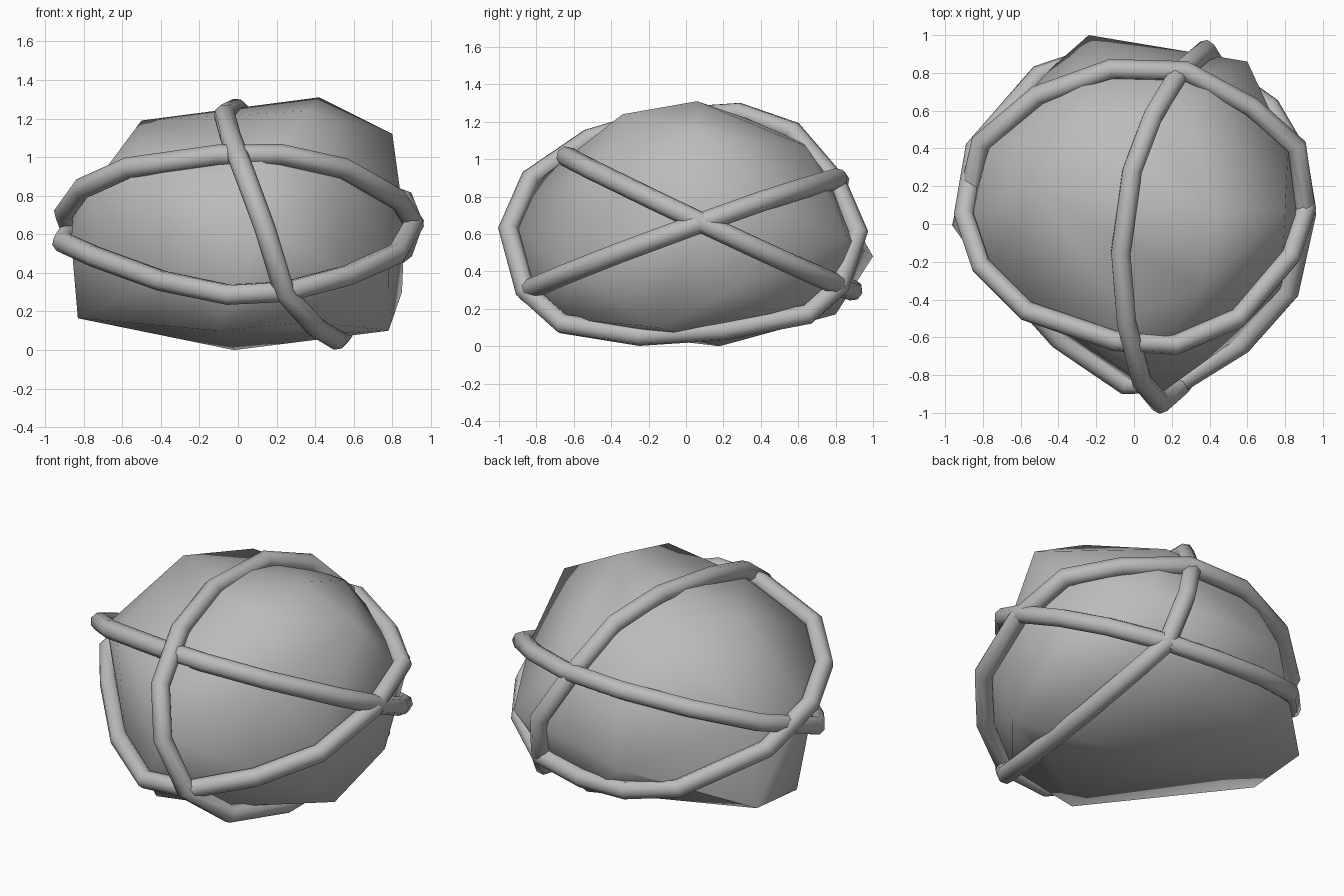
import bpy
import bmesh
from mathutils import Vector

if "Cube" in bpy.data.objects:
    bpy.data.objects.remove(bpy.data.objects["Cube"], do_unlink=True)

stone_grey = bpy.data.materials.new("stone grey")
stone_grey.use_nodes = True
colour = (0.5, 0.5, 0.5, 1)
stone_grey.diffuse_color = colour
stone_grey.node_tree.nodes["Principled BSDF"].inputs["Base Color"].default_value = colour

ROPE_RADIUS = 0.055
CENTRE = Vector((0, 0, 0.65))


def finish(obj, angle):
    """Give the part its material and smooth shading."""
    obj.data.materials.clear()
    obj.data.materials.append(stone_grey)
    bpy.ops.object.select_all(action="DESELECT")
    obj.select_set(True)
    bpy.context.view_layer.objects.active = obj
    bpy.ops.object.shade_smooth_by_angle(angle=angle)


def make_rope(name, path):
    """Closed round tube with straight segments along a path."""
    curve = bpy.data.curves.new(name, "CURVE")
    curve.dimensions = "3D"
    curve.bevel_depth = ROPE_RADIUS
    curve.bevel_resolution = 2
    spline = curve.splines.new("POLY")
    spline.points.add(len(path) - 1)
    for point, place in zip(spline.points, path):
        point.co = (*place, 1)
    spline.use_cyclic_u = True
    obj = bpy.data.objects.new(name, curve)
    bpy.context.collection.objects.link(obj)
    bpy.ops.object.select_all(action="DESELECT")
    obj.select_set(True)
    bpy.context.view_layer.objects.active = obj
    bpy.ops.object.convert(target="MESH")
    finish(bpy.context.object, 0.9)


# The two slanted ropes lie in tilted planes, so x and y place a point
front_high = [Vector((x, y, 0.685 - 0.47 * (y - 0.07) - 0.02 * x)) for x, y in [
    (-0.9, 0.05), (-0.81, -0.22), (-0.57, -0.46), (-0.1, -0.62), (0.22, -0.64),
    (0.55, -0.5), (0.83, -0.17), (0.91, 0.08), (0.86, 0.38), (0.72, 0.62),
    (0.44, 0.82), (0.1, 0.89), (-0.2, 0.89), (-0.5, 0.79), (-0.84, 0.4)]]
front_low = [Vector((x, y, 0.62 + 0.36 * (y - 0.07) + 0.04 * x)) for x, y in [
    (-0.91, 0.0), (-0.74, -0.23), (-0.4, -0.61), (-0.05, -0.85), (0.25, -0.84),
    (0.57, -0.64), (0.82, -0.36), (0.91, 0.05), (0.86, 0.41), (0.62, 0.62),
    (0.27, 0.81), (-0.12, 0.82), (-0.51, 0.68), (-0.81, 0.43)]]
upright = [Vector(place) for place in [
    (0.14, -0.95, 0.63), (0.04, -0.83, 0.9), (-0.04, -0.52, 1.11),
    (-0.07, -0.15, 1.22), (-0.01, 0.28, 1.25), (0.1, 0.57, 1.15),
    (0.24, 0.8, 0.88), (0.38, 0.92, 0.61), (0.44, 0.82, 0.32),
    (0.54, 0.65, 0.17), (0.54, 0.2, 0.085), (0.51, -0.25, 0.055),
    (0.4, -0.66, 0.12), (0.24, -0.86, 0.3)]]

make_rope("front_high_rope", front_high)
make_rope("front_low_rope", front_low)
make_rope("upright_rope", upright)

# Boulder: hull of the corners that bulge out and the places the ropes press
bulges = [
    (-0.5, 0.17, 1.19), (-0.3, 0.58, 1.13), (0.36, -0.34, 1.24), (0.42, 0.06, 1.31),
    (0.8, 0.07, 1.12), (0.3, 0.64, 1.07), (-0.24, 1, 0.48), (0.6, 0.86, 0.58),
    (0.13, 0.8, 0.17), (-0.83, 0.48, 0.2), (-0.83, 0.08, 0.165), (-0.02, 0.18, 0),
    (-0.1, -0.67, 0.1), (0.78, -0.15, 0.1), (0.85, 0.25, 0.3)]
bm = bmesh.new()
for place in bulges:
    bm.verts.new(place)
for place in front_high + front_low + upright:
    bm.verts.new(CENTRE + (place - CENTRE) * 0.95)
hull = bmesh.ops.convex_hull(bm, input=bm.verts)
loose = {v for v in hull["geom_interior"] + hull["geom_unused"]
         if isinstance(v, bmesh.types.BMVert)}
bmesh.ops.delete(bm, geom=list(loose), context="VERTS")
bmesh.ops.remove_doubles(bm, verts=bm.verts, dist=0.06)
bmesh.ops.recalc_face_normals(bm, faces=bm.faces)
mesh = bpy.data.meshes.new("boulder")
bm.to_mesh(mesh)
bm.free()
boulder = bpy.data.objects.new("boulder", mesh)
bpy.context.collection.objects.link(boulder)
finish(boulder, 1.0)
